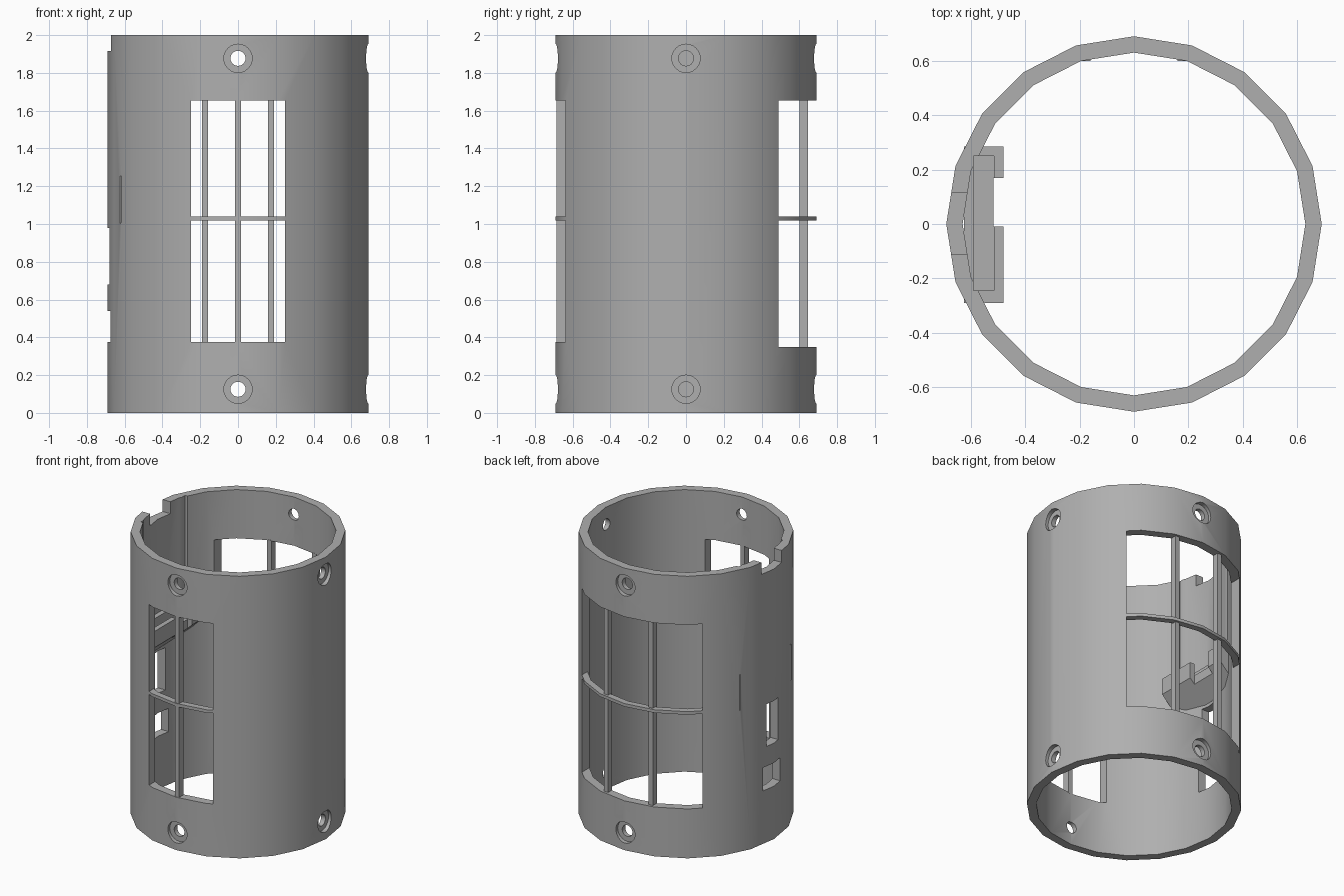
import bpy, bmesh, math

if "Cube" in bpy.data.objects:
    bpy.data.objects.remove(bpy.data.objects["Cube"], do_unlink=True)

OUTER, INNER, HEIGHT = 0.69, 0.63, 2.0

grey = bpy.data.materials.new("plain grey")
grey.use_nodes = True
colour = (0.43, 0.43, 0.43, 1)
grey.diffuse_color = colour
grey.node_tree.nodes["Principled BSDF"].inputs["Base Color"].default_value = colour


def cylinder(name, radius, depth, centre, rotation=(0, 0, 0), sides=24):
    bpy.ops.mesh.primitive_cylinder_add(vertices=sides, radius=radius, depth=depth,
                                        location=centre, rotation=rotation)
    bpy.context.object.name = name
    return bpy.context.object


def prism(name, outline, y0, y1):
    """Extrude an x-z outline from y0 to y1."""
    bm = bmesh.new()
    face = bm.faces.new([bm.verts.new((x, y0, z)) for x, z in outline])
    moved = bmesh.ops.extrude_face_region(bm, geom=[face])["geom"]
    bmesh.ops.translate(bm, vec=(0, y1 - y0, 0),
                        verts=[v for v in moved if isinstance(v, bmesh.types.BMVert)])
    bmesh.ops.recalc_face_normals(bm, faces=bm.faces)
    mesh = bpy.data.meshes.new(name)
    bm.to_mesh(mesh)
    bm.free()
    obj = bpy.data.objects.new(name, mesh)
    bpy.context.collection.objects.link(obj)
    return obj


def box(name, x0, x1, y0, y1, z0, z1):
    return prism(name, [(x0, z0), (x1, z0), (x1, z1), (x0, z1)], y0, y1)


def combine(target, tool, operation="DIFFERENCE"):
    """Apply a boolean and discard the tool object."""
    bpy.ops.object.select_all(action="DESELECT")
    bpy.context.view_layer.objects.active = target
    target.select_set(True)
    mod = target.modifiers.new("combine", "BOOLEAN")
    mod.operation, mod.object, mod.solver = operation, tool, "EXACT"
    bpy.ops.object.modifier_apply(modifier=mod.name)
    bpy.data.objects.remove(tool, do_unlink=True)


def finish(obj):
    obj.data.materials.clear()
    obj.data.materials.append(grey)
    for poly in obj.data.polygons:
        poly.material_index = 0
    bpy.ops.object.select_all(action="DESELECT")
    bpy.context.view_layer.objects.active = obj
    obj.select_set(True)
    bpy.ops.object.shade_smooth_by_angle(angle=math.radians(30))


def tube(name, inner, outer, z0, z1):
    mid = (0, 0, (z0 + z1) / 2)
    obj = cylinder(name, outer, z1 - z0, mid, sides=20)
    combine(obj, cylinder("bore", inner, z1 - z0 + 0.2, mid, sides=20))
    return obj


# Tubular shell with a sloped-bottom bracket on its inner side wall
shell = tube("shell", INNER, OUTER, 0, HEIGHT)
bracket = prism("bracket", [(-0.625, 1.0), (-0.48, 1.14), (-0.48, 1.255), (-0.625, 1.255)],
                -0.29, 0.285)
combine(shell, bracket, "UNION")

# Bracket pocket, running up the wall, and the gap between its lips
combine(shell, box("pocket", -0.59, -0.515, -0.245, 0.25, 1.17, 2.1))
combine(shell, box("lip_gap", -0.516, -0.4, -0.01, 0.17, 0.9, 1.5))

# Front and back windows, side ports and rim notch
combine(shell, box("front_window", -0.25, 0.25, -0.8, -0.45, 0.375, 1.655))
combine(shell, box("back_window", -0.473, 0.473, 0.3, 0.8, 0.35, 1.655))
combine(shell, box("upper_port", -0.8, -0.56, -0.06, 0.07, 0.68, 0.98))
combine(shell, box("lower_port", -0.8, -0.56, -0.09, 0.1, 0.375, 0.54))
combine(shell, box("rim_notch", -0.8, -0.56, -0.11, 0.115, 1.915, 2.1))

# Counterbored screw holes at front, left side and back
for angle in (-90, 0, 90):
    a = math.radians(angle)
    for z in (0.125, 1.877):
        for radius, start in ((0.075, 0.658), (0.04, 0.5)):
            mid = (start + 0.8) / 2
            hole = cylinder("hole", radius, 0.8 - start,
                            (mid * math.cos(a), mid * math.sin(a), z),
                            (0, math.pi / 2, a))
            combine(shell, hole)
finish(shell)

# Upright window bars
finish(box("front_upright_bar", -0.016, 0.016, -0.685, -0.635, 0.37, 1.66))
for side, x in (("left", 0.175), ("right", -0.175)):
    finish(box(side + "_back_upright_bar", x - 0.016, x + 0.016, 0.6, 0.645, 0.345, 1.66))

# Curved cross bars, trimmed to each window
for name, half, y0, y1 in (("front_cross_bar", 0.252, -0.8, -0.4),
                           ("back_cross_bar", 0.475, 0.3, 0.8)):
    bar = tube(name, 0.645, OUTER, 1.018, 1.04)
    combine(bar, box("trim", -half, half, y0, y1, 0.9, 1.2), "INTERSECT")
    finish(bar)
